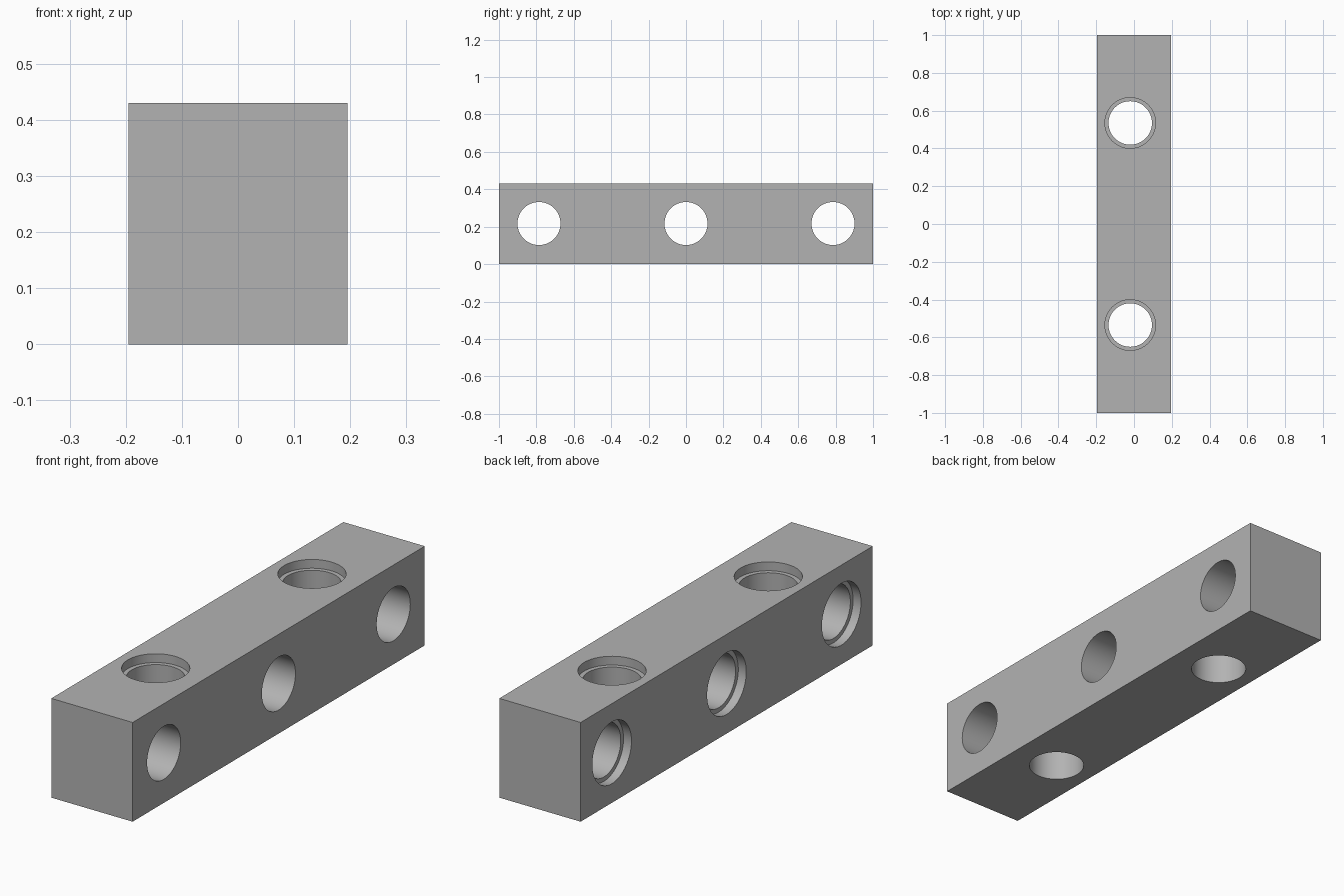
import bpy
import math

default = bpy.data.objects.get("Cube")
if default:
    bpy.data.objects.remove(default, do_unlink=True)

WIDTH, LENGTH, HEIGHT = 0.39, 2.0, 0.43
BORE, RECESS, DEPTH = 0.115, 0.134, 0.038

grey = bpy.data.materials.new("plain grey")
grey.use_nodes = True
colour = (0.45, 0.45, 0.45, 1)
grey.diffuse_color = colour
grey.node_tree.nodes["Principled BSDF"].inputs["Base Color"].default_value = colour

# Rectangular bar
bpy.ops.mesh.primitive_cube_add(size=1, location=(0, 0, HEIGHT / 2))
bar = bpy.context.object
bar.name = "drilled_bar"
bar.scale = (WIDTH, LENGTH, HEIGHT)
bpy.ops.object.transform_apply(location=False, rotation=False, scale=True)
bar.data.materials.append(grey)


def drill(name, radius, depth, location, rotation=(0, 0, 0)):
    """Cut a round hole out of the bar."""
    bpy.ops.mesh.primitive_cylinder_add(vertices=96, radius=radius, depth=depth,
                                        location=location, rotation=rotation)
    cutter = bpy.context.object
    cutter.name = name
    cutter.hide_render = True
    cutter.data.materials.append(grey)
    bpy.context.view_layer.objects.active = bar
    cut = bar.modifiers.new(name, "BOOLEAN")
    cut.operation = "DIFFERENCE"
    cut.solver = "EXACT"
    cut.object = cutter
    bpy.ops.object.modifier_apply(modifier=cut.name)
    bpy.data.objects.remove(cutter, do_unlink=True)


# Upright holes, recessed at the top
for y in (-0.535, 0.535):
    drill("upright_bore", BORE, 1, (-0.02, y, HEIGHT / 2))
    drill("upright_recess", RECESS, 2 * DEPTH, (-0.02, y, HEIGHT))

# Cross holes, recessed on the -x side
across = (0, math.pi / 2, 0)
for y in (-0.786, 0, 0.786):
    drill("cross_bore", BORE, 1, (0, y, 0.217), across)
    drill("cross_recess", RECESS, 2 * DEPTH, (-WIDTH / 2, y, 0.217), across)

# Smooth walls with sharp rims
bpy.ops.object.select_all(action="DESELECT")
bar.select_set(True)
bpy.context.view_layer.objects.active = bar
bpy.ops.object.shade_smooth_by_angle(angle=math.radians(30))
